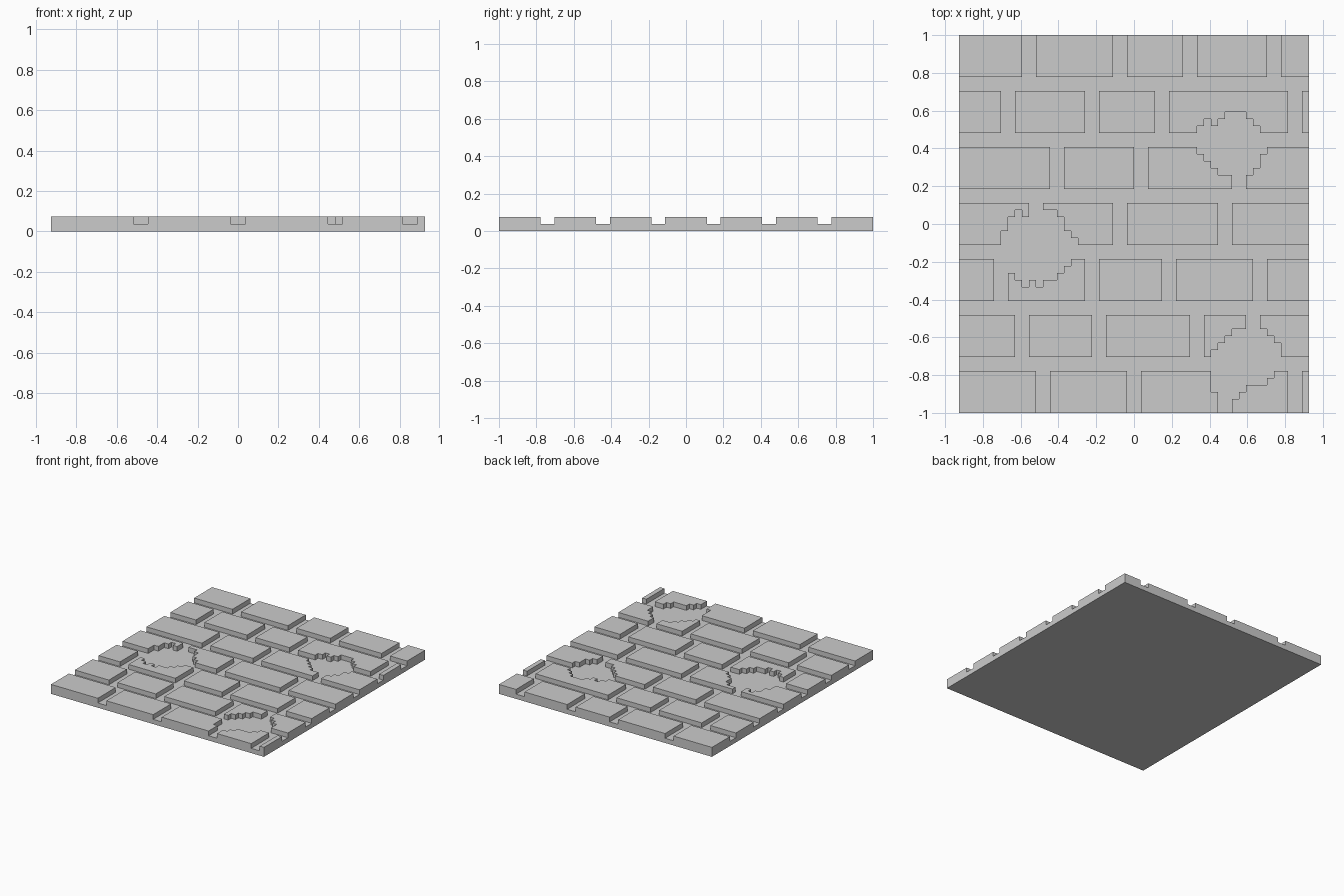
import bpy, bmesh
from math import radians

if "Cube" in bpy.data.objects:
    bpy.data.objects.remove(bpy.data.objects["Cube"])

# The panel sits on a grid of 50 x 54 cells, two cells thick
CELL = 2 / 54
NX, NY = 50, 54

# Brick spans (start, end) for each course, bottom to top
COURSES = [
    [(0, 11), (13, 24), (26, 37), (39, 47), (49, 50)],
    [(0, 8), (10, 19), (21, 33), (35, 41), (43, 50)],
    [(0, 5), (7, 18), (20, 29), (31, 42), (44, 50)],
    [(0, 10), (12, 22), (24, 37), (39, 50)],
    [(0, 13), (15, 25), (27, 39), (41, 50)],
    [(0, 6), (8, 18), (20, 28), (30, 47), (49, 50)],
    [(0, 9), (11, 22), (24, 32), (34, 44), (46, 50)],
]

raised = set()
for row, spans in enumerate(COURSES):
    for a, b in spans:
        raised |= {(x, y) for x in range(a, b) for y in range(8 * row, 8 * row + 6)}


def chip_columns(first, bottoms, tops):
    """Knock out cells column by column between bottom and top heights."""
    for i, (lo, hi) in enumerate(zip(bottoms, tops)):
        raised.difference_update((first + i, y) for y in range(lo, hi))


def chip_rows(first, lefts, rights):
    """Knock out cells row by row between left and right positions."""
    for i, (lo, hi) in enumerate(zip(lefts, rights)):
        raised.difference_update((x, first + i) for x in range(lo, hi))


# Three broken patches: left, upper right, lower right
chip_columns(6, [22, 20, 19, 18, 19, 18, 19, 19, 20, 21, 22, 22],
             [26, 28, 29, 28, 28, 28, 29, 29, 28, 26, 25, 24])
chip_columns(34, [37, 36, 35, 34, 34, 34, 34, 34, 35, 37],
             [41, 42, 41, 42, 43, 43, 43, 42, 41, 40])
chip_rows(2, [37, 36, 36, 36, 36, 36, 36, 37, 38, 39],
          [40, 41, 44, 45, 45, 45, 46, 46, 45, 44])

# Backing layer plus raised brick layer
solid = {(x, y, 0) for x in range(NX) for y in range(NY)}
solid |= {(x, y, 1) for x, y in raised}

# Outer skin of the solid cells
SIDES = {
    (1, 0, 0): [(1, 0, 0), (1, 1, 0), (1, 1, 1), (1, 0, 1)],
    (-1, 0, 0): [(0, 0, 0), (0, 0, 1), (0, 1, 1), (0, 1, 0)],
    (0, 1, 0): [(0, 1, 0), (0, 1, 1), (1, 1, 1), (1, 1, 0)],
    (0, -1, 0): [(0, 0, 0), (1, 0, 0), (1, 0, 1), (0, 0, 1)],
    (0, 0, 1): [(0, 0, 1), (1, 0, 1), (1, 1, 1), (0, 1, 1)],
    (0, 0, -1): [(0, 0, 0), (0, 1, 0), (1, 1, 0), (1, 0, 0)],
}
bm = bmesh.new()
verts = {}


def corner(x, y, z):
    if (x, y, z) not in verts:
        verts[x, y, z] = bm.verts.new(((x - NX / 2) * CELL, (y - NY / 2) * CELL, z * CELL))
    return verts[x, y, z]


for x, y, z in solid:
    for (dx, dy, dz), quad in SIDES.items():
        if (x + dx, y + dy, z + dz) not in solid:
            bm.faces.new([corner(x + i, y + j, z + k) for i, j, k in quad])

# Merge flat areas into large clean faces
bmesh.ops.dissolve_limit(bm, angle_limit=radians(1), verts=bm.verts[:], edges=bm.edges[:])
mesh = bpy.data.meshes.new("brick_wall_panel")
bm.to_mesh(mesh)
bm.free()
bpy.context.collection.objects.link(bpy.data.objects.new("brick_wall_panel", mesh))
